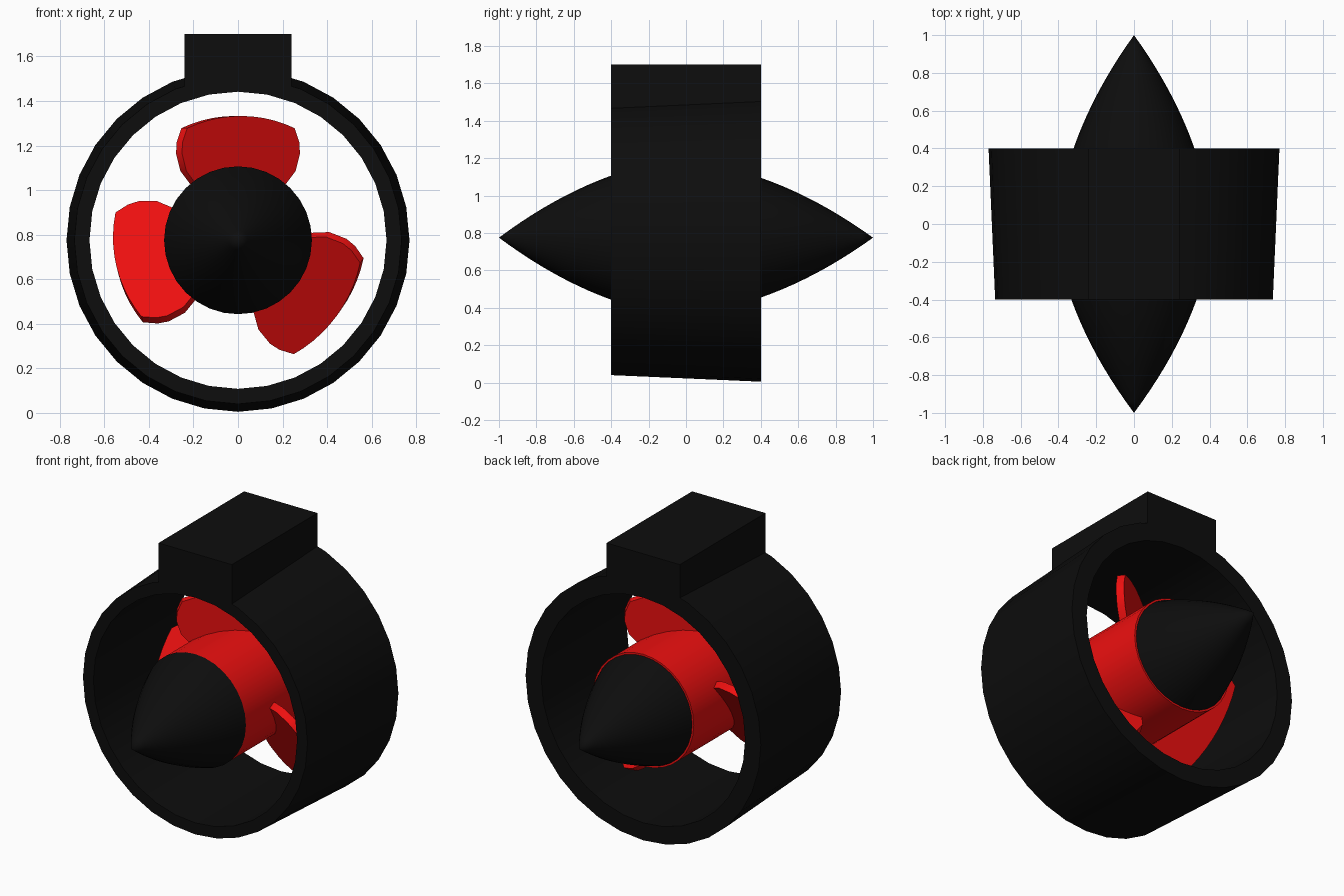
import bpy, bmesh, math
from mathutils import Matrix, Vector

if "Cube" in bpy.data.objects:
    bpy.data.objects.remove(bpy.data.objects["Cube"])

CZ = 0.775  # height of the thruster axis

def material(name, col):
    m = bpy.data.materials.new(name)
    m.diffuse_color = (*col, 1)
    m.use_nodes = True
    m.node_tree.nodes["Principled BSDF"].inputs["Base Color"].default_value = m.diffuse_color
    return m

BLACK = material("black", (0.004, 0.004, 0.004))
RED = material("red", (0.85, 0.005, 0.005))

def finish(name, bm, mat, smooth=True):
    bmesh.ops.recalc_face_normals(bm, faces=bm.faces)
    me = bpy.data.meshes.new(name)
    bm.to_mesh(me)
    bm.free()
    me.materials.append(mat)
    ob = bpy.data.objects.new(name, me)
    bpy.context.collection.objects.link(ob)
    if smooth:
        bpy.ops.object.select_all(action='DESELECT')
        ob.select_set(True)
        bpy.context.view_layer.objects.active = ob
        bpy.ops.object.shade_smooth_by_angle(angle=math.radians(30))
    return ob

def lathe(name, profile, mat, n=32, closed=False):
    """Spin (radius, y) points about the thruster axis."""
    bm = bmesh.new()
    vs = [bm.verts.new((r, y, CZ)) for r, y in profile]
    pairs = list(zip(vs, vs[1:])) + ([(vs[-1], vs[0])] if closed else [])
    edges = [bm.edges.new(p) for p in pairs]
    bmesh.ops.spin(bm, geom=vs + edges, cent=(0, 0, CZ), axis=(0, 1, 0),
                   angle=math.tau, steps=n, use_merge=False)
    bmesh.ops.remove_doubles(bm, verts=bm.verts, dist=1e-4)
    return finish(name, bm, mat)

# Duct ring, slightly wider at the back
lathe("duct_ring", [(0.735, -0.4), (0.77, 0.4), (0.667, 0.4), (0.667, -0.4)], BLACK, closed=True)

# Mounting block on top of the duct
bm = bmesh.new()
bmesh.ops.create_cube(bm, size=1, matrix=Matrix.Translation((0, 0, 1.575))
                      @ Matrix.Diagonal((0.48, 0.8, 0.25, 1)))
finish("mount_block", bm, BLACK, smooth=False)

# Hub and pointed nose cones
lathe("hub", [(0, -0.4), (0.331, -0.4), (0.331, 0.4), (0, 0.4)], RED)

def cone(name, side, k):
    ts = [0.6 * i / 10 for i in range(11)]
    pts = [(k * (0.745 * t - 0.32 * t * t), side * (1 - t)) for t in ts]
    lathe(name, pts + [(0, side * 0.4)], BLACK)

cone("front_cone", -1, 1.0)
cone("back_cone", 1, 0.965)

# Three pitched propeller blades
def blade(name, turn, width):
    R = 0.558
    half = [(0.17, 0.2), (0.2, 0.25), (0.245, 0.31), (0.265, 0.39), (0.262, 0.44)]
    tip = [(R * math.sin(a), R * math.cos(a))
           for a in (math.radians(25.6 * (1 - i / 5)) for i in range(11))]
    outline = half + tip + [(-x, r) for x, r in reversed(half)]
    normal = Vector((0.6, -0.8, 0)) * 0.022
    rot = Matrix.Rotation(math.radians(turn), 3, 'Y')
    bm = bmesh.new()
    rings = []
    for s in (1, -1):
        rings.append([bm.verts.new(rot @ (Vector((x * width, 0.75 * x, r)) + normal * s)
                                   + Vector((0, 0, CZ))) for x, r in outline])
        bm.faces.new(rings[-1])
    a, b = rings
    for i in range(len(a)):
        j = (i + 1) % len(a)
        bm.faces.new((a[i], a[j], b[j], b[i]))
    finish(name, bm, RED)

blade("blade_top", 0, 1.0)
blade("blade_left", -104, 1.0)
blade("blade_right", 126, 1.05)
